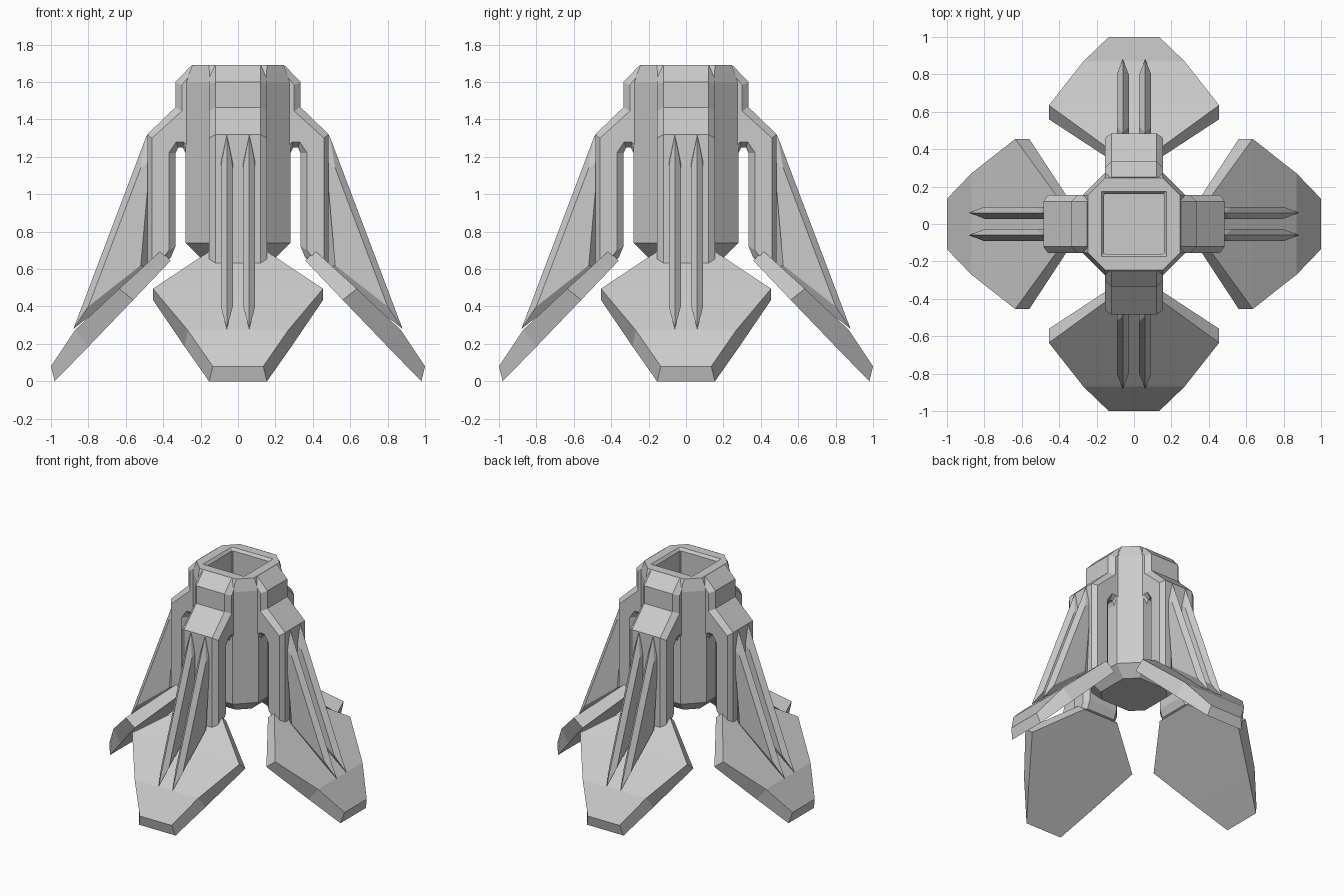
import bpy, bmesh, math
from mathutils import Matrix

cube = bpy.data.objects.get("Cube")
if cube:
    bpy.data.objects.remove(cube, do_unlink=True)

# One plain grey for everything
grey = bpy.data.materials.new("grey")
grey.use_nodes = True
colour = (0.6, 0.6, 0.6, 1)
grey.diffuse_color = colour
grey.node_tree.nodes["Principled BSDF"].inputs["Base Color"].default_value = colour


def loft(name, rings, turn=0.0):
    """Join equal rings of points into a closed solid, turned about z."""
    bm = bmesh.new()
    loops = [[bm.verts.new(p) for p in ring] for ring in rings]
    for a, b in zip(loops, loops[1:]):
        for i in range(len(a)):
            j = (i + 1) % len(a)
            bm.faces.new((a[i], a[j], b[j], b[i]))
    bm.faces.new(loops[0])
    bm.faces.new(loops[-1])
    return finish(name, bm, turn)


def finish(name, bm, turn):
    bmesh.ops.recalc_face_normals(bm, faces=bm.faces[:])
    bmesh.ops.transform(bm, matrix=Matrix.Rotation(turn, 4, "Z"), verts=bm.verts[:])
    mesh = bpy.data.meshes.new(name)
    bm.to_mesh(mesh)
    bm.free()
    mesh.materials.append(grey)
    ob = bpy.data.objects.new(name, mesh)
    bpy.context.collection.objects.link(ob)
    return ob


def octagon(h, c, z):
    return [(h, -c, z), (h, c, z), (c, h, z), (-c, h, z),
            (-h, c, z), (-h, -c, z), (-c, -h, z), (c, -h, z)]


def at_y(profile, y):
    return [(r, y, z) for r, z in profile]


# Central column with a square socket in its top
loft("column", [octagon(*s) for s in (
    (0.20, 0.12, 0.66), (0.28, 0.15, 0.74), (0.28, 0.15, 1.60), (0.245, 0.155, 1.69),
    (0.175, 0.17, 1.69), (0.16, 0.155, 1.67), (0.16, 0.155, 1.35))])

# Leg side profile: full outline in the middle, chamfered outline at the sides
LEG = [(0.20, 1.55), (0.25, 1.688), (0.335, 1.60), (0.335, 1.465), (0.485, 1.32),
       (0.485, 0.60), (0.36, 0.66), (0.335, 0.72), (0.335, 1.22), (0.32, 1.25),
       (0.295, 1.25), (0.28, 1.22), (0.20, 1.20)]
LEG_SIDE = [(0.20, 1.55), (0.235, 1.66), (0.30, 1.585), (0.30, 1.445), (0.46, 1.30),
            (0.46, 0.60), (0.40, 0.66), (0.37, 0.70), (0.37, 1.22), (0.33, 1.28),
            (0.29, 1.28), (0.26, 1.25), (0.20, 1.22)]

# Fin: sharp ridge in the middle, smaller flat panel on each side
FIN = [(0.47, 1.335), (0.88, 0.28), (0.47, 0.60)]
FIN_SIDE = [(0.47, 1.18), (0.52, 1.14), (0.80, 0.40), (0.52, 0.62)]
FIN_RIDGE = [FIN[0], (0.49, 1.31), FIN[1], FIN[2]]

# Foot plate: half outlines of the top and bottom, from heel to toe
FOOT_TOP = [(0.41, 0.145, 0.70), (0.635, 0.455, 0.495), (0.87, 0.27, 0.275), (1.0, 0.135, 0.08)]
FOOT_BOTTOM = [(0.36, 0.15, 0.645), (0.56, 0.455, 0.435), (0.80, 0.285, 0.185), (0.98, 0.155, 0.0)]


def foot(name, turn):
    bm = bmesh.new()
    sheets = []
    for half in (FOOT_TOP, FOOT_BOTTOM):
        left = [bm.verts.new(p) for p in half]
        right = [bm.verts.new((x, -y, z)) for x, y, z in half]
        for i in range(3):
            bm.faces.new((left[i], left[i + 1], right[i + 1], right[i]))
        sheets.append(left + right[::-1])
    top, bottom = sheets
    for i in range(len(top)):
        j = (i + 1) % len(top)
        bm.faces.new((top[i], top[j], bottom[j], bottom[i]))
    return finish(name, bm, turn)


# Four identical legs, each with a pair of fins and a foot
for k, side in enumerate(("left", "back", "right", "front")):
    turn = k * math.pi / 2
    loft(side + "_leg", [at_y(LEG_SIDE, -0.155), at_y(LEG, -0.12),
                         at_y(LEG, 0.12), at_y(LEG_SIDE, 0.155)], turn)
    for n, y in (("a", -0.06), ("b", 0.06)):
        loft(side + "_fin_" + n, [at_y(FIN_SIDE, y - 0.032), at_y(FIN_RIDGE, y),
                                  at_y(FIN_SIDE, y + 0.032)], turn)
    foot(side + "_foot", turn)
